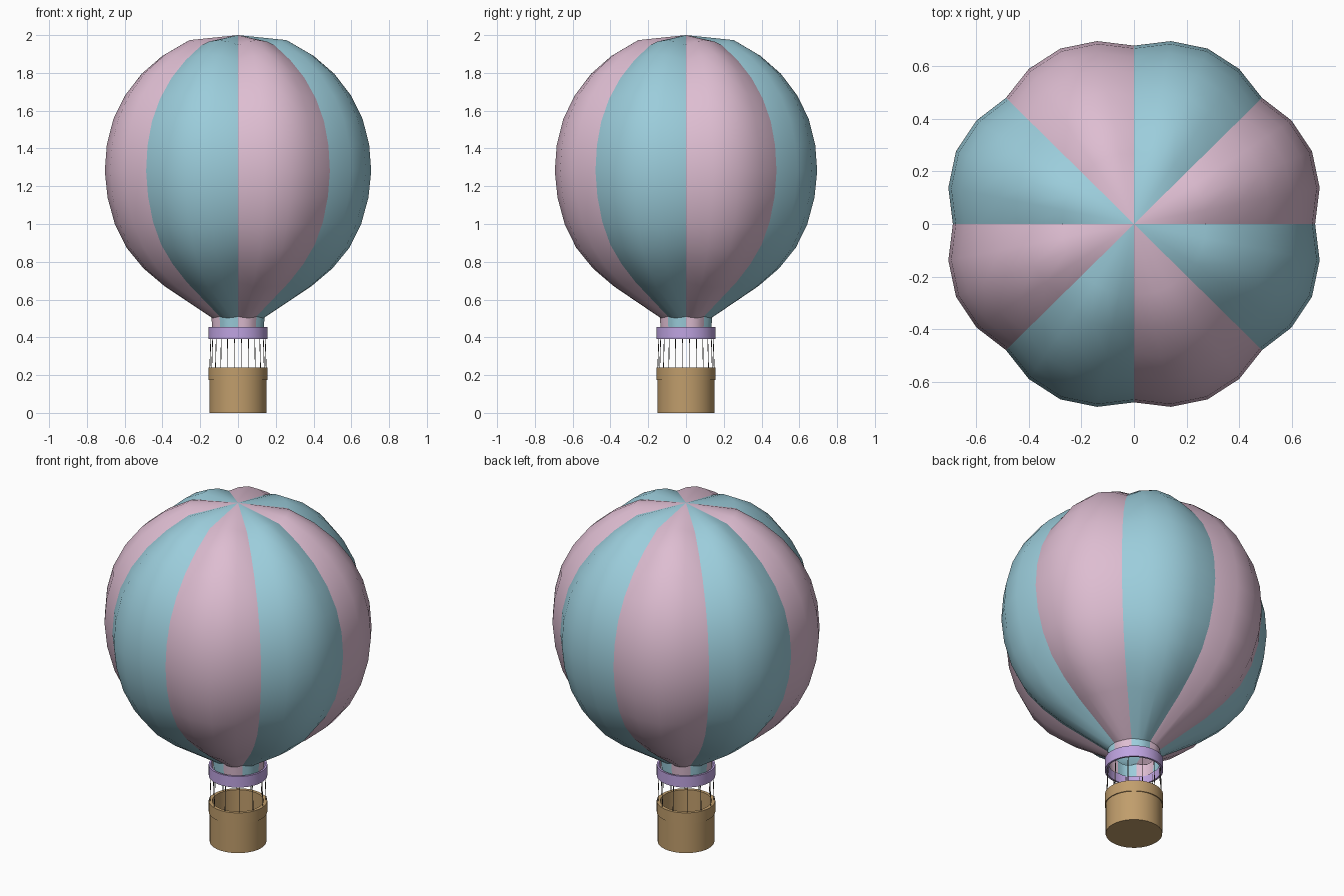
import bpy, bmesh
from math import sin, cos, pi, radians, tau
from mathutils import Vector

if "Cube" in bpy.data.objects:
    bpy.data.objects.remove(bpy.data.objects["Cube"])

Y_SCALE = 0.985


def material(name, rgb):
    m = bpy.data.materials.new(name)
    m.diffuse_color = (*rgb, 1)
    m.use_nodes = True
    m.node_tree.nodes["Principled BSDF"].inputs["Base Color"].default_value = m.diffuse_color
    return m


PINK = material("pink_fabric", (0.73, 0.51, 0.64))
TEAL = material("teal_fabric", (0.33, 0.61, 0.71))
PURPLE = material("purple_band", (0.52, 0.37, 0.75))
TAN = material("wicker", (0.53, 0.34, 0.15))
ROPE = material("rope", (0.08, 0.07, 0.06))


def finish(name, bm, mat, angle=35):
    bmesh.ops.remove_doubles(bm, verts=bm.verts, dist=1e-5)
    bmesh.ops.recalc_face_normals(bm, faces=bm.faces)
    mesh = bpy.data.meshes.new(name)
    bm.to_mesh(mesh)
    bm.free()
    ob = bpy.data.objects.new(name, mesh)
    bpy.context.collection.objects.link(ob)
    mesh.materials.append(mat)
    bpy.ops.object.select_all(action='DESELECT')
    ob.select_set(True)
    bpy.context.view_layer.objects.active = ob
    bpy.ops.object.shade_smooth_by_angle(angle=radians(angle))
    return ob


def lathe(name, profile, mat, closed=False, steps=32):
    bm = bmesh.new()
    vs = [bm.verts.new((r, 0, z)) for r, z in profile]
    n = len(vs)
    es = [bm.edges.new((vs[i], vs[(i + 1) % n])) for i in range(n if closed else n - 1)]
    bmesh.ops.spin(bm, geom=vs + es, cent=(0, 0, 0), axis=(0, 0, 1), angle=tau, steps=steps)
    return finish(name, bm, mat)


# Envelope profile: radius, height, puff of the panel between seams
PROFILE = [(0, 2.0, 0), (0.275, 1.966, 0.6), (0.408, 1.89, 0.9), (0.52, 1.795, 1),
           (0.61, 1.68, 1), (0.673, 1.555, 1), (0.708, 1.42, 1), (0.719, 1.28, 1),
           (0.704, 1.14, 1), (0.665, 1.0, 1), (0.602, 0.875, 1), (0.51, 0.765, 1),
           (0.398, 0.672, 0.8), (0.143, 0.505, 0.25), (0.138, 0.43, 0.15)]


def gore(index):
    """One fabric panel, pulled in at its two seams and puffed out between them."""
    bm = bmesh.new()
    rows = []
    for i, (r, z, puff) in enumerate(PROFILE):
        a = PROFILE[max(i - 1, 0)]
        b = PROFILE[min(i + 1, len(PROFILE) - 1)]
        normal = Vector((a[1] - b[1], b[0] - a[0])).normalized()
        row = []
        for k in range(5):
            off = puff * (0.044 * sin(pi * k / 4) - 0.031)
            rr, zz = r + normal.x * off, z + normal.y * off
            t = (index + k / 4) * pi / 4
            row.append(bm.verts.new((rr * cos(t), rr * sin(t) * Y_SCALE, zz)))
        rows.append(row)
    for upper, lower in zip(rows, rows[1:]):
        for k in range(4):
            bm.faces.new((upper[k], lower[k], lower[k + 1], upper[k + 1]))
    ob = finish(f"envelope_panel_{index + 1}", bm, TEAL if index % 2 else PINK, 50)
    # Open panels need their normals facing outward
    mid = ob.data.polygons[7 * 4 + 1]
    if mid.normal.dot(mid.center - Vector((0, 0, 1.28))) < 0:
        ob.data.flip_normals()


for g in range(8):
    gore(g)

# Collar ring under the envelope
lathe("collar_ring", [(0.146, 0.39), (0.157, 0.39), (0.157, 0.455), (0.146, 0.455)],
      PURPLE, closed=True)

# Basket with floor and hollow inside, and its rim band
lathe("basket", [(0, 0), (0.152, 0), (0.152, 0.235), (0.14, 0.235), (0.14, 0.015), (0, 0.015)], TAN)
lathe("basket_rim", [(0.138, 0.175), (0.157, 0.175), (0.157, 0.24), (0.138, 0.24)],
      TAN, closed=True)

# Ropes from the collar to the rim
for i in range(12):
    t = (i + 0.25) * tau / 12
    top = Vector((0.144 * cos(t), 0.144 * sin(t), 0.43))
    end = Vector((0.151 * cos(t), 0.151 * sin(t), 0.22))
    d = top - end
    bm = bmesh.new()
    bmesh.ops.create_cone(bm, cap_ends=True, segments=6, radius1=0.002, radius2=0.002, depth=d.length)
    rot = d.to_track_quat('Z', 'Y').to_matrix().to_4x4()
    bmesh.ops.transform(bm, matrix=rot, verts=bm.verts)
    bmesh.ops.translate(bm, vec=(top + end) / 2, verts=bm.verts)
    finish(f"rope_{i + 1}", bm, ROPE)
